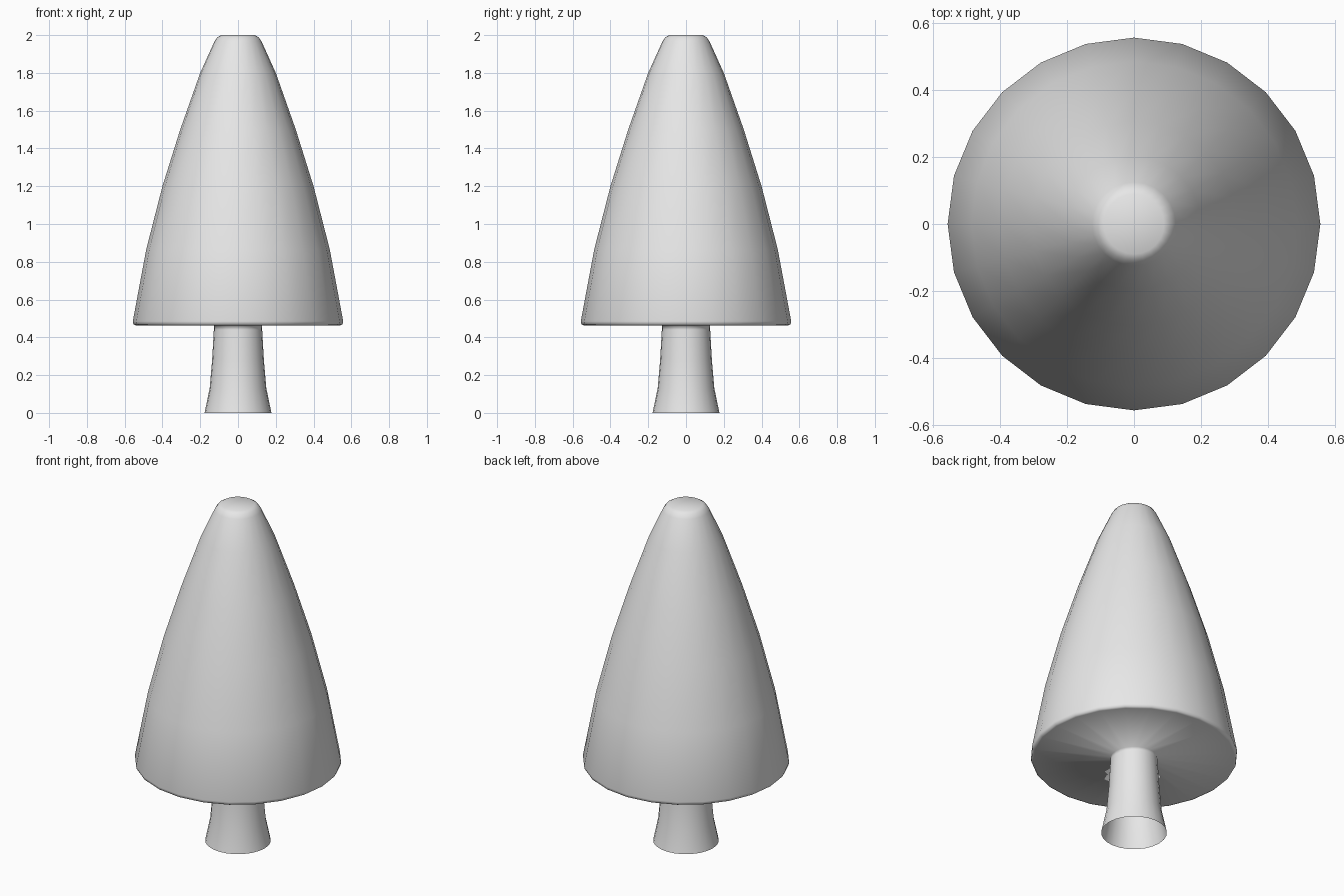
import bpy
import bmesh
from math import cos, sin, tau

SIDES = 24

cube = bpy.data.objects.get("Cube")
if cube:
    bpy.data.objects.remove(cube, do_unlink=True)

grey = bpy.data.materials.new("plain grey")
grey.use_nodes = True
grey.diffuse_color = (0.8, 0.8, 0.8, 1)
grey.node_tree.nodes["Principled BSDF"].inputs["Base Color"].default_value = grey.diffuse_color


def lathe(name, profile, cap_end=False):
    """Turn a (radius, height) profile, listed bottom to top, around z."""
    bm = bmesh.new()
    rings = [[bm.verts.new((r * cos(tau * i / SIDES), r * sin(tau * i / SIDES), z))
              for i in range(SIDES)] for r, z in profile]
    for low, high in zip(rings, rings[1:]):
        for i in range(SIDES):
            j = (i + 1) % SIDES
            bm.faces.new((low[i], low[j], high[j], high[i]))
    if cap_end:
        bm.faces.new(rings[-1])
    for face in bm.faces:
        face.smooth = True
    mesh = bpy.data.meshes.new(name)
    bm.to_mesh(mesh)
    bm.free()
    mesh.materials.append(grey)
    obj = bpy.data.objects.new(name, mesh)
    bpy.context.collection.objects.link(obj)
    return obj


# Flared trunk, open at the base
lathe("trunk", [(0.177, 0), (0.15, 0.13), (0.137, 0.28), (0.128, 0.44)])

# Canopy: short collar, flat underside, rounded rim, curved cone, flat tip
lathe("canopy", [(0.128, 0.44), (0.127, 0.463), (0.542, 0.463), (0.554, 0.469),
                 (0.557, 0.485), (0.486, 0.865), (0.4, 1.2), (0.306, 1.5),
                 (0.2, 1.8), (0.125, 1.966), (0.11, 1.988), (0.09, 2.0)],
      cap_end=True)
